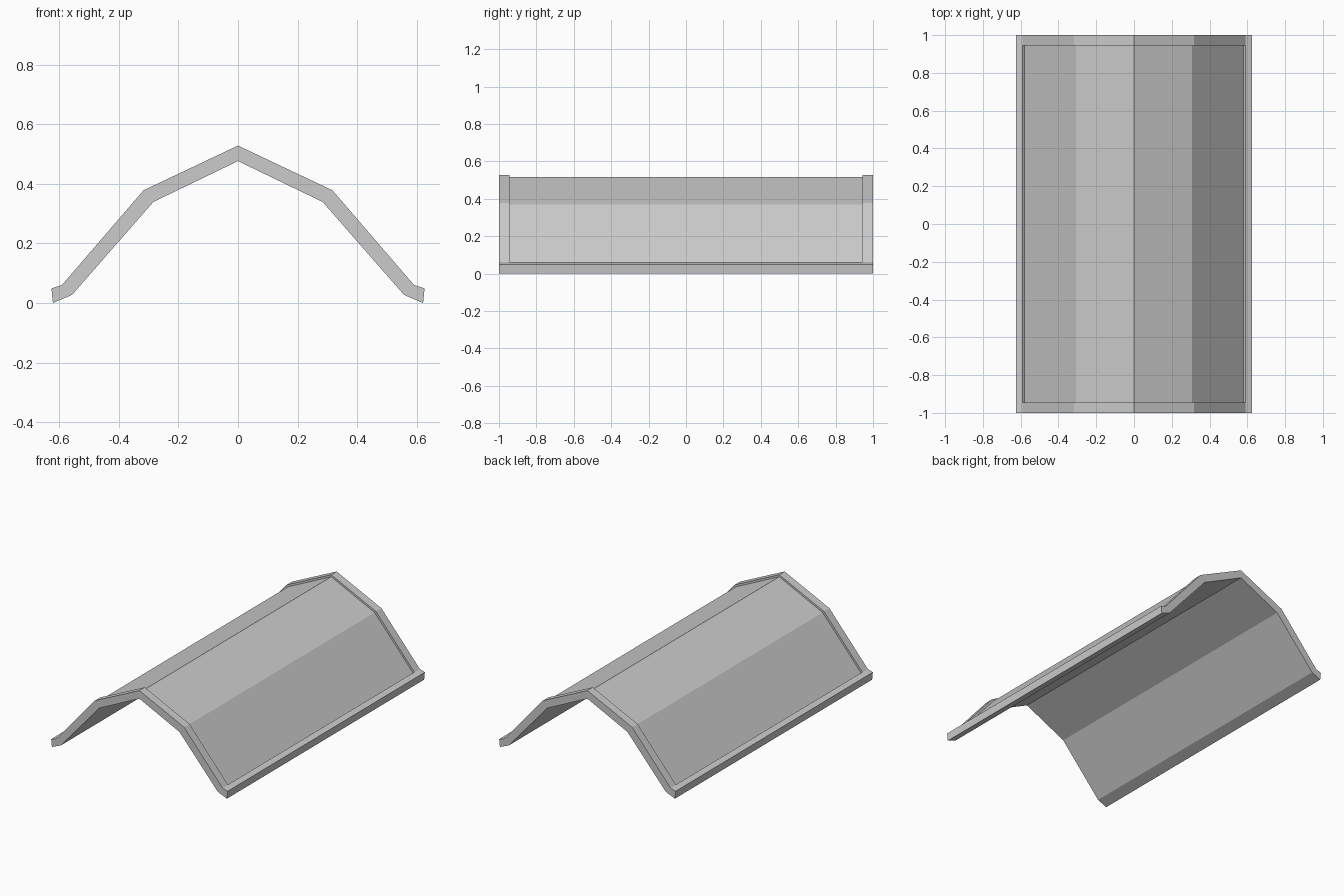
import bpy, bmesh

if "Cube" in bpy.data.objects:
    bpy.data.objects.remove(bpy.data.objects["Cube"])

# Half cross-sections (x, z), from ridge outward over the eave and back inside
outer = [(0, 0.528), (0.317, 0.378), (0.59, 0.061), (0.59, 0.061)]
recess = [(0, 0.515), (0.308, 0.368), (0.581, 0.053), (0.59, 0.061)]
under = [(0.626, 0.049), (0.621, 0.0), (0.557, 0.027), (0.284, 0.339), (0, 0.476)]


def full_loop(top):
    """Mirror a half section into a closed loop."""
    half = top + under
    return half + [(-x, z) for x, z in reversed(half[1:-1])]


bm = bmesh.new()
# Raised end rims with a recessed panel between them
stations = [(-1, outer), (-0.945, outer), (-0.945, recess),
            (0.945, recess), (0.945, outer), (1, outer)]
rings = [[bm.verts.new((x, y, z)) for x, z in full_loop(top)] for y, top in stations]
n = len(rings[0])
for a, b in zip(rings, rings[1:]):
    for i in range(n):
        j = (i + 1) % n
        bm.faces.new((a[i], a[j], b[j], b[i]))

# End caps, as strips between the top and underside
for r in (rings[0], rings[-1]):
    for s in (1, -1):
        v = [r[(s * k) % n] for k in range(9)]
        bm.faces.new((v[0], v[1], v[7], v[8]))
        bm.faces.new((v[1], v[2], v[6], v[7]))
        bm.faces.new((v[3], v[4], v[5], v[6]))

bmesh.ops.remove_doubles(bm, verts=bm.verts, dist=0.0005)
bmesh.ops.dissolve_degenerate(bm, edges=bm.edges, dist=0.0001)
bmesh.ops.recalc_face_normals(bm, faces=bm.faces)

mesh = bpy.data.meshes.new("gambrel_roof")
bm.to_mesh(mesh)
bm.free()
roof = bpy.data.objects.new("gambrel_roof", mesh)
bpy.context.collection.objects.link(roof)
